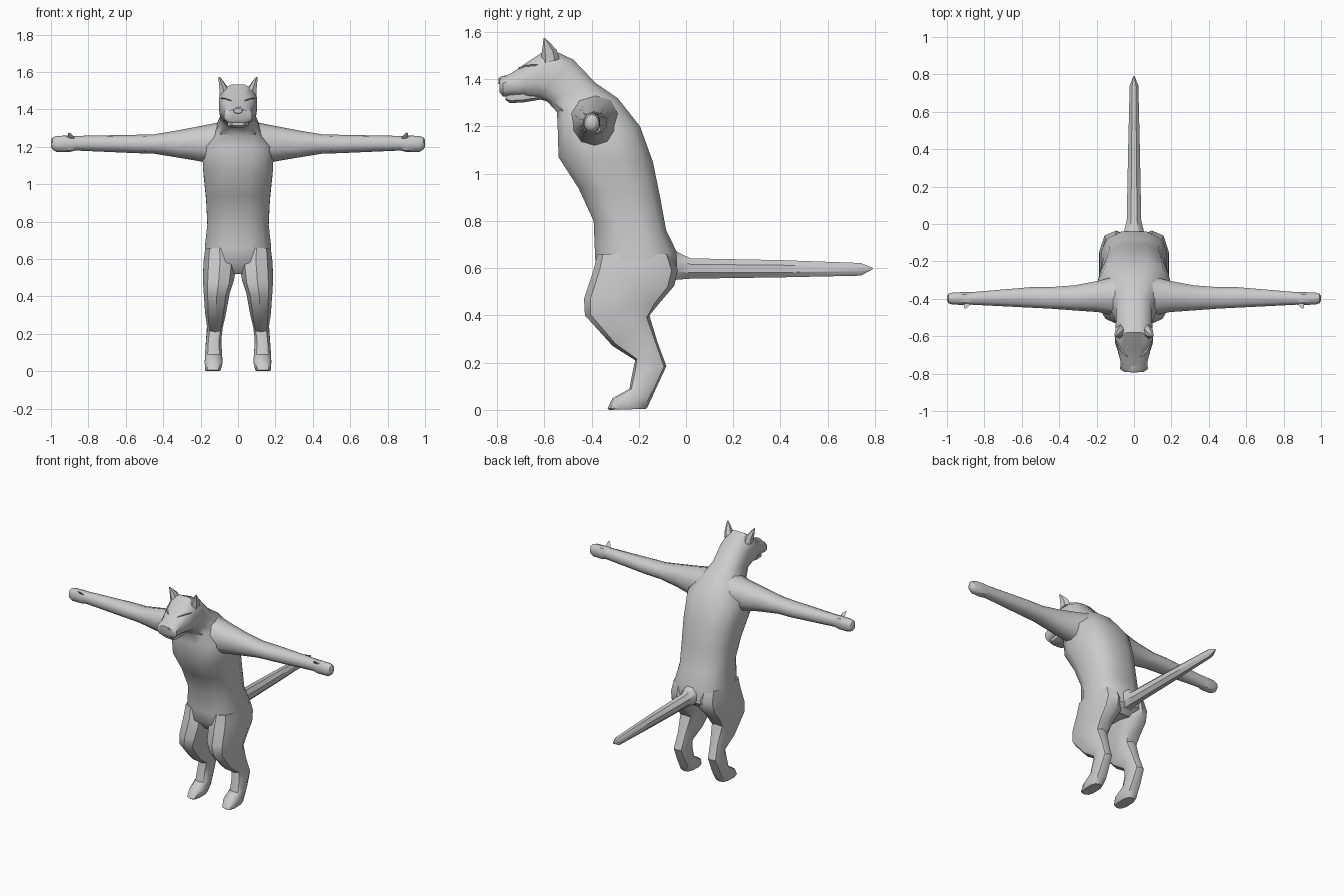
import bpy, bmesh, math
from mathutils import Vector as V


def loft(name, rings, n=12, p=0.75):
    """Skin closed rounded sections; each ring is (centre, half axis u, half axis v)."""
    bm = bmesh.new()
    loops = []
    for c, u, v in rings:
        loop = []
        for i in range(n):
            a = 2 * math.pi * (i + 0.5) / n
            ca, sa = math.cos(a), math.sin(a)
            k = math.copysign(abs(ca) ** p, ca)
            m = math.copysign(abs(sa) ** p, sa)
            loop.append(bm.verts.new(V(c) + V(u) * k + V(v) * m))
        loops.append(loop)
    for a, b in zip(loops, loops[1:]):
        for i in range(n):
            j = (i + 1) % n
            bm.faces.new((a[i], a[j], b[j], b[i]))
    bm.faces.new(loops[0])
    bm.faces.new(loops[-1])
    bmesh.ops.recalc_face_normals(bm, faces=bm.faces)
    me = bpy.data.meshes.new(name)
    bm.to_mesh(me)
    bm.free()
    ob = bpy.data.objects.new(name, me)
    bpy.context.collection.objects.link(ob)
    bpy.ops.object.select_all(action='DESELECT')
    ob.select_set(True)
    bpy.context.view_layer.objects.active = ob
    bpy.ops.object.shade_smooth_by_angle(angle=math.radians(40))
    return ob


def side(yf, zf, yb, zb, x0, x1):
    """Section spanning front point to back point in the side view, and x0..x1 across."""
    return (((x0 + x1) / 2, (yf + yb) / 2, (zf + zb) / 2),
            ((x1 - x0) / 2, 0, 0), (0, (yb - yf) / 2, (zb - zf) / 2))


def across(x, y0, y1, z0, z1):
    """Section in the y-z plane at x."""
    return ((x, (y0 + y1) / 2, (z0 + z1) / 2), (0, (y1 - y0) / 2, 0), (0, 0, (z1 - z0) / 2))


def pair(name, rings, **kw):
    """Build a part on both sides of x = 0."""
    for s, tag in ((1, "left"), (-1, "right")):
        flip = lambda q: (q[0] * s, q[1], q[2])
        loft(f"{tag}_{name}", [tuple(flip(q) for q in r) for r in rings], **kw)


# torso, neck and upper head in one skin: front y,z / back y,z / half width
body = [
    (-.33, .52, -.09, .52, .12), (-.385, .58, -.035, .57, .183),
    (-.39, .66, -.035, .67, .182), (-.395, .80, -.08, .76, .168),
    (-.46, .94, -.105, .90, .175), (-.545, 1.07, -.135, 1.05, .19),
    (-.548, 1.20, -.19, 1.20, .198), (-.55, 1.26, -.285, 1.32, .125),
    (-.59, 1.305, -.38, 1.385, .10), (-.63, 1.315, -.475, 1.485, .10),
    (-.665, 1.315, -.58, 1.535, .103), (-.69, 1.325, -.67, 1.475, .088),
    (-.735, 1.325, -.735, 1.43, .074), (-.775, 1.325, -.775, 1.41, .076),
    (-.79, 1.345, -.79, 1.40, .055)]
loft("body_and_head", [side(a, b, c, d, -w, w) for a, b, c, d, w in body])

# lower jaw
loft("jaw", [side(y, z0, y, z1, -w, w) for y, z0, z1, w in (
    (-.60, 1.315, 1.36, .06), (-.69, 1.30, 1.35, .06),
    (-.745, 1.298, 1.345, .055), (-.765, 1.312, 1.335, .035))], n=8)

# nose
loft("nose", [side(y, z0, y, z1, -w, w) for y, z0, z1, w in (
    (-.75, 1.375, 1.42, .032), (-.785, 1.375, 1.413, .03), (-.793, 1.38, 1.405, .022))], n=8)

# brow ridges and ears
pair("brow", [((.035, -.705, 1.445), (.006, 0, .006), (0, .006, 0)),
              ((.06, -.672, 1.452), (.012, 0, .010), (0, .018, 0)),
              ((.088, -.632, 1.457), (.005, 0, .006), (0, .008, 0))], n=6, p=1)
pair("ear", [((.072, -.575, 1.475), (.030, 0, 0), (0, .04, .01)),
             ((.078, -.580, 1.515), (.025, 0, 0), (0, .032, .01)),
             ((.092, -.592, 1.552), (.013, 0, 0), (0, .014, .004)),
             ((.101, -.600, 1.574), (.003, 0, 0), (0, .003, 0))], n=6, p=1)

# arms with mitten hands
pair("arm", [across(*r) for r in (
    (.08, -.50, -.27, 1.10, 1.335), (.19, -.475, -.30, 1.12, 1.313),
    (.32, -.465, -.325, 1.142, 1.288), (.45, -.455, -.335, 1.163, 1.266),
    (.55, -.45, -.335, 1.166, 1.264), (.87, -.433, -.363, 1.18, 1.258),
    (.90, -.435, -.362, 1.172, 1.26), (.97, -.432, -.365, 1.172, 1.258),
    (.992, -.425, -.372, 1.185, 1.25), (1.0, -.41, -.385, 1.20, 1.235))], n=10, p=.9)
pair("thumb", [((.885, -.415, 1.235), (.016, 0, 0), (0, .012, -.012)),
               ((.897, -.436, 1.258), (.014, 0, 0), (0, .01, -.01)),
               ((.902, -.447, 1.270), (.007, 0, 0), (0, .005, -.005))], n=6, p=1)

# hind legs with paws
pair("leg", [side(*r) for r in (
    (-.375, .66, -.06, .66, .02, .178), (-.392, .59, -.035, .59, .004, .187),
    (-.432, .47, -.05, .525, .018, .191), (-.428, .40, -.11, .455, .042, .186),
    (-.31, .27, -.155, .40, .062, .178), (-.215, .21, -.122, .29, .08, .166),
    (-.225, .165, -.083, .185, .088, .172), (-.24, .088, -.125, .095, .084, .178),
    (-.31, .05, -.145, .05, .08, .18), (-.332, .006, -.163, .012, .09, .178),
    (-.325, .0, -.17, .004, .095, .173))], n=10)

# tail
loft("tail", [side(y, z0, y, z1, -w, w) for y, z0, z1, w in (
    (-.10, .53, .74, .085), (-.05, .545, .68, .06), (.02, .552, .645, .042),
    (.40, .558, .637, .034), (.74, .566, .624, .025), (.79, .595, .602, .004))], n=8, p=1)
